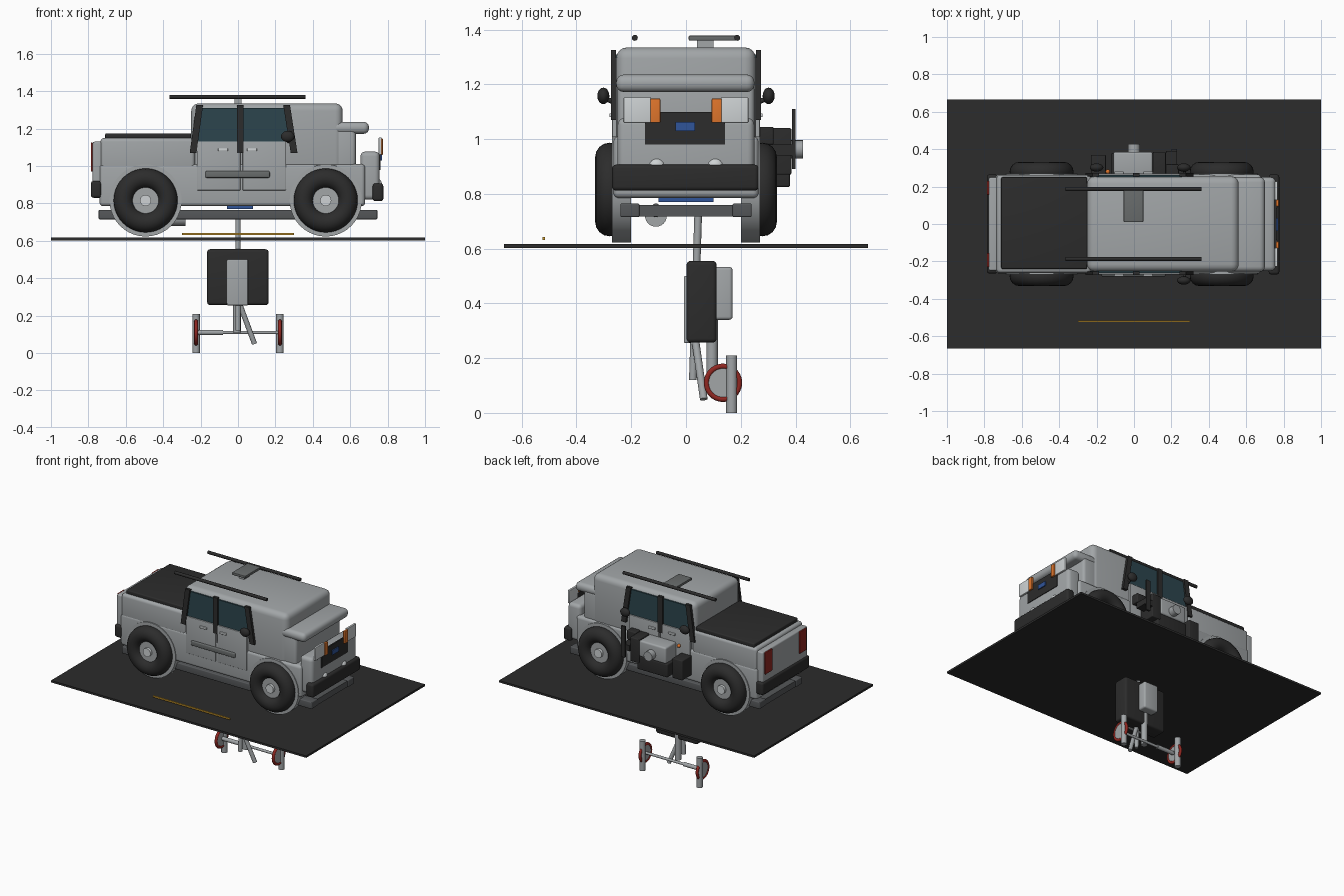
import bpy, bmesh, math
from mathutils import Vector

cube = bpy.data.objects.get("Cube")
if cube:
    bpy.data.objects.remove(cube, do_unlink=True)


def material(name, rgb):
    m = bpy.data.materials.new(name)
    m.use_nodes = True
    m.diffuse_color = (*rgb, 1)
    m.node_tree.nodes["Principled BSDF"].inputs["Base Color"].default_value = (*rgb, 1)
    return m


GREY = material("body grey", (.36, .38, .39))
LIGHT = material("light grey", (.62, .65, .66))
BLACK = material("black", (.025, .025, .025))
IRON = material("dark iron", (.09, .095, .1))
TRIM = material("trim grey", (.14, .15, .15))
GLASS = material("teal glass", (.025, .06, .075))
RED = material("red", (.28, .02, .015))
ORANGE = material("orange", (.75, .18, .025))
BLUE = material("blue", (.03, .09, .32))
YELLOW = material("yellow", (.65, .35, .03))


def finish(name, bm, mat, smooth=True):
    me = bpy.data.meshes.new(name)
    bm.to_mesh(me)
    bm.free()
    ob = bpy.data.objects.new(name, me)
    bpy.context.collection.objects.link(ob)
    me.materials.append(mat)
    if smooth:
        bpy.ops.object.select_all(action='DESELECT')
        ob.select_set(True)
        bpy.context.view_layer.objects.active = ob
        bpy.ops.object.shade_smooth_by_angle(angle=math.radians(35))
    return ob


def box(name, x, y, z, mat, bevel=0):
    """Box from (min, max) pairs with optional rounded edges."""
    bm = bmesh.new()
    bmesh.ops.create_cube(bm, size=1)
    for v in bm.verts:
        v.co = Vector([sum(r) / 2 + c * (r[1] - r[0]) for r, c in zip((x, y, z), v.co)])
    if bevel:
        bmesh.ops.bevel(bm, geom=bm.edges[:], offset=bevel, segments=4,
                        profile=.5, affect='EDGES')
    return finish(name, bm, mat, bevel > 0)


def rod(name, a, b, r, mat, sides=24):
    """Cylinder between two points."""
    a, b = Vector(a), Vector(b)
    d = b - a
    bm = bmesh.new()
    bmesh.ops.create_cone(bm, cap_ends=True, segments=sides, radius1=r, radius2=r, depth=d.length)
    q = d.to_track_quat('Z', 'Y')
    for v in bm.verts:
        v.co = q @ v.co + (a + b) / 2
    return finish(name, bm, mat)


def ring(name, loc, axis, major, minor, mat):
    rot = (math.pi / 2, 0, 0) if axis == 'Y' else (0, math.pi / 2, 0)
    bpy.ops.mesh.primitive_torus_add(location=loc, rotation=rot, major_radius=major,
                                     minor_radius=minor, major_segments=40, minor_segments=16)
    ob = bpy.context.object
    ob.name = name
    ob.data.materials.append(mat)
    bpy.ops.object.shade_smooth()


def ball(name, loc, size, mat):
    bm = bmesh.new()
    bmesh.ops.create_uvsphere(bm, u_segments=20, v_segments=12, radius=1)
    for v in bm.verts:
        v.co = Vector([l + c * s for l, c, s in zip(loc, v.co, size)])
    finish(name, bm, mat)


def plate(name, profile, y0, y1, mat):
    """Side profile in x, z extruded across y."""
    bm = bmesh.new()
    f = bm.faces.new([bm.verts.new((x, y0, z)) for x, z in profile])
    g = bmesh.ops.extrude_face_region(bm, geom=[f])
    for v in g['geom']:
        if isinstance(v, bmesh.types.BMVert):
            v.co.y = y1
    bmesh.ops.recalc_face_normals(bm, faces=bm.faces)
    finish(name, bm, mat, False)


# Ground slab and painted line
box("ground_slab", (-1, 1), (-.665, .665), (.603, .617), BLACK)
box("yellow_line", (-.3, .3), (-.525, -.515), (.632, .642), YELLOW)

# Chassis
for s in (-1, 1):
    box("frame_rail", (-.745, .745), (s * .205 - .035, s * .205 + .035), (.715, .765), IRON, .006)
for x in (-.71, -.3, .2, .71):
    box("cross_member", (x - .03, x + .03), (-.2, .2), (.718, .76), IRON)
rod("muffler", (-.39, -.11, .72), (-.28, -.11, .72), .04, GREY)
rod("exhaust_pipe", (-.28, -.11, .73), (.3, -.11, .75), .015, IRON)
box("engine_sump", (-.06, .08), (-.1, .1), (.77, .8), BLUE)

# Body shell
box("lower_body", (-.74, .68), (-.265, .265), (.785, 1.01), GREY, .02)
box("cargo_bed", (-.735, -.23), (-.262, .262), (.97, 1.15), GREY, .02)
box("bed_cover", (-.71, -.25), (-.24, .25), (1.14, 1.175), BLACK, .008)
box("cab", (-.25, .56), (-.255, .255), (.95, 1.335), GREY, .04)
box("cowl", (.5, .63), (-.25, .25), (.98, 1.2), GREY, .02)
box("bonnet", (.5, .7), (-.255, .25), (1.172, 1.236), GREY, .028)
box("nose", (.655, .757), (-.25, .25), (.82, 1.077), GREY, .025)
box("tailgate", (-.777, -.725), (-.25, .25), (.83, 1.13), GREY, .01)
box("front_bumper", (.72, .777), (-.27, .265), (.812, .907), BLACK, .015)
box("rear_bumper", (-.787, -.73), (-.265, .265), (.83, .92), BLACK, .015)

# Front face: grille, lamps, badge
box("grille", (.752, .762), (-.15, .143), (.98, 1.1), BLACK)
box("badge", (.761, .769), (-.038, .032), (1.03, 1.062), BLUE)
for s in (-1, 1):
    box("headlamp", (.752, .768), (s * .178 - .05, s * .178 + .05), (1.06, 1.153), LIGHT, .004)
    box("indicator", (.758, .774), (s * .112 - .018, s * .112 + .018), (1.06, 1.148), ORANGE, .003)
    ball("fog_lamp", (.75, s * .107, .9), (.02, .03, .03), LIGHT)
    box("tail_lamp", (-.787, -.775), (s * .193 - .038, s * .193 + .038), (.97, 1.125), RED, .004)

# Wheels and arches
for x in (-.494, .469):
    rod("axle", (x, -.26, .815), (x, .26, .815), .025, IRON)
    for s in (-1, 1):
        ring("tyre", (x, s * .279, .816), 'Y', .118, .053, BLACK)
        rod("wheel_disc", (x, s * .25, .816), (x, s * .3, .816), .072, GREY)
        rod("wheel_hub", (x, s * .29, .816), (x, s * .318, .816), .03, LIGHT)
        rod("wheel_arch", (x, s * .2, .816), (x, s * .27, .816), .193, GREY, 40)

# Doors, windows, pillars and mirrors
window = [(-.235, 1.13), (.295, 1.13), (.255, 1.31), (-.2, 1.31)]
for s in (-1, 1):
    plate("side_window", window, s * .25, s * .262, GLASS)
    for x0, x1, hx in ((-.22, .013, -.08), (.025, .257, .075)):
        ys = sorted((s * .25, s * .27))
        box("door", (x0, x1), ys, (.87, 1.132), GREY, .004)
        yh = sorted((s * .268, s * .28))
        box("door_handle", (hx - .026, hx + .026), yh, (1.08, 1.094), LIGHT, .003)
    for a, b in ((-.205, -.24), (.012, .012), (.26, .3)):
        z = 1.07
        plate("window_pillar", [(a - .018, 1.325), (a + .018, 1.325), (b + .018, z), (b - .018, z)],
              s * .255, s * .274, BLACK)
    rod("roof_rail", (-.365, s * .187, 1.37), (.36, s * .187, 1.37), .011, BLACK, 12)
    ball("wing_mirror", (.266, s * .302, 1.158), (.036, .022, .03), BLACK)
    rod("mirror_arm", (.27, s * .25, 1.13), (.27, s * .3, 1.15), .009, BLACK)
box("rub_strip", (-.175, .17), (-.28, -.262), (.937, .973), TRIM, .008)
ball("rear_side_mirror", (-.2, .302, 1.158), (.036, .022, .03), BLACK)

# Roof panel
box("roof_panel", (-.055, .05), (.01, .185), (1.36, 1.378), TRIM, .004)
box("roof_panel_foot", (-.02, .02), (.04, .1), (1.33, 1.362), GREY)

# Equipment on the left flank
box("gear_base", (-.12, .12), (.26, .38), (.825, .92), BLACK, .008)
box("gear_housing", (-.11, .1), (.26, .385), (.92, 1.035), GREY, .012)
rod("gear_drum", (0, .38, .963), (0, .427, .963), .033, GREY)
box("rear_gear_case", (-.23, -.15), (.26, .37), (.83, .97), BLACK, .006)
box("front_gear_case", (.1, .17), (.26, .385), (.87, 1.04), BLACK, .006)
box("gear_bracket", (.17, .24), (.26, .32), (.98, 1.045), BLACK, .006)
box("gear_post", (.2, .23), (.387, .4), (.89, 1.11), BLACK)
box("gear_post_arm", (.17, .23), (.3, .39), (.94, .98), BLACK)
ball("side_marker", (-.14, .28, 1.02), (.012, .012, .012), ORANGE)

# Pedestal below the slab
rod("mast", (0, .025, .12), (0, .045, .74), .014, GREY)
box("case", (-.165, .163), (.002, .112), (.257, .555), BLACK, .015)
box("case_front_panel", (-.06, .053), (-.008, .02), (.255, .5), GREY, .006)
box("case_back_pack", (-.06, .053), (.1, .17), (.34, .533), GREY, .012)
rod("strut", (.01, .035, .26), (.088, .065, .05), .014, GREY)
rod("tube", (-.005, .095, .11), (-.005, .095, .34), .021, GREY)
rod("trolley_axle", (-.22, .135, .11), (.22, .135, .11), .009, GREY)
rod("trolley_sleeve", (-.21, .135, .11), (-.08, .135, .11), .014, GREY)
for s in (-1, 1):
    x = s * .224
    ring("trolley_ring", (x, .135, .11), 'X', .06, .01, RED)
    rod("trolley_disc", (x - .006, .135, .11), (x + .006, .135, .11), .056, GREY)
    rod("trolley_post", (x, .167, 0), (x, .167, .21), .02, GREY)
